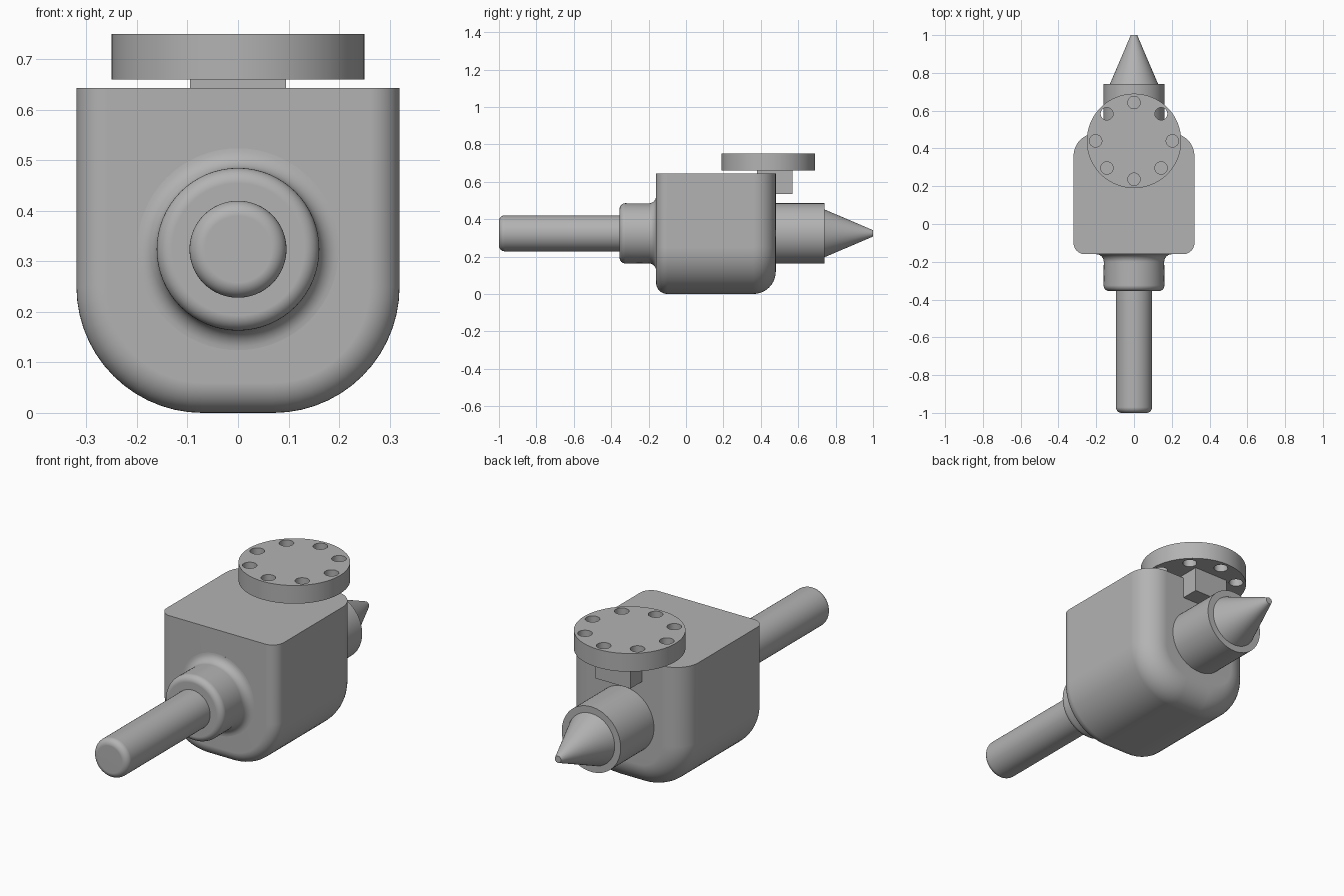
import bpy, bmesh
from math import sin, cos, pi
from mathutils import Matrix

if "Cube" in bpy.data.objects:
    bpy.data.objects.remove(bpy.data.objects["Cube"])

grey = bpy.data.materials.new("plain grey")
grey.use_nodes = True
COLOUR = (0.45, 0.45, 0.45, 1)
grey.diffuse_color = COLOUR
grey.node_tree.nodes["Principled BSDF"].inputs["Base Color"].default_value = COLOUR

AXIS_Z = 0.324   # height of the spindle axis
TOP = 0.643      # top of the housing


def make(name, bm):
    bmesh.ops.recalc_face_normals(bm, faces=bm.faces)
    mesh = bpy.data.meshes.new(name)
    bm.to_mesh(mesh)
    bm.free()
    mesh.materials.append(grey)
    obj = bpy.data.objects.new(name, mesh)
    bpy.context.collection.objects.link(obj)
    return obj


def finish(obj):
    bpy.ops.object.select_all(action='DESELECT')
    obj.select_set(True)
    bpy.context.view_layer.objects.active = obj
    for mod in list(obj.modifiers):
        bpy.ops.object.modifier_apply(modifier=mod.name)
    bpy.ops.object.shade_smooth_by_angle(angle=pi / 6)
    weighted = obj.modifiers.new("weighted normals", 'WEIGHTED_NORMAL')
    weighted.keep_sharp = True


def loft(name, rings):
    """Bridge closed rings of points and cap both ends."""
    bm = bmesh.new()
    loops = [[bm.verts.new(p) for p in ring] for ring in rings]
    for a, b in zip(loops, loops[1:]):
        for i in range(len(a)):
            j = (i + 1) % len(a)
            bm.faces.new((a[i], a[j], b[j], b[i]))
    bm.faces.new(loops[0])
    bm.faces.new(loops[-1])
    finish(make(name, bm))


def lathe(name, profile, sides=64):
    """Turn (y, radius) points around the spindle axis."""
    loft(name, [[(r * cos(2 * pi * i / sides), y, AXIS_Z + r * sin(2 * pi * i / sides))
                 for i in range(sides)] for y, r in profile])


def arc(y, r, size, start, end, steps=8):
    angles = [start + (end - start) * i / steps for i in range(steps + 1)]
    return [(y + size * cos(a), r + size * sin(a)) for a in angles]


# Housing: U-shaped section, edges rounded at the front and back
def u_section(y, inset, half=0.32, corner=0.25, steps=14):
    r = corner - inset
    right = [((half - corner) + r * sin(a), corner - r * cos(a))
             for a in [pi / 2 * i / steps for i in range(steps + 1)]]
    right.append((half - inset, TOP))
    left = [(-x, z) for x, z in reversed(right)]
    return [(x, y, z) for x, z in left + right]


FRONT, BACK = -0.16, 0.48
quarter = [pi / 2 * i / 10 for i in range(11)]
front_r, back_r = 0.06, 0.12
loft("housing",
     [u_section(FRONT + front_r * (1 - sin(a)), front_r * (1 - cos(a))) for a in reversed(quarter)] +
     [u_section(BACK - back_r * (1 - sin(a)), back_r * (1 - cos(a))) for a in quarter])

# Turned parts along the spindle
lathe("front_shaft", arc(-0.97, 0.066, 0.03, pi, pi / 2) + [(-0.34, 0.096)])
lathe("front_collar", arc(-0.325, 0.131, 0.03, pi, pi / 2)
      + arc(-0.2, 0.2, 0.04, -pi / 2, 0) + [(-0.15, 0.2)])
lathe("rear_barrel", [(0.4, 0.161), (0.74, 0.161)])
lathe("rear_cone", [(0.73, 0.128), (0.74, 0.128), (1.0, 0.017)])

# Bracket joining the housing and the flange
bm = bmesh.new()
bmesh.ops.create_cube(bm, size=1, matrix=Matrix.Translation((0, 0.475, 0.6))
                      @ Matrix.Diagonal((0.19, 0.19, 0.13, 1)))
finish(make("bracket", bm))

# Flange with a ring of eight through holes
CENTRE_Y, MID_Z = 0.44, 0.705


def cylinder(bm, x, y, radius, depth, sides):
    bmesh.ops.create_cone(bm, cap_ends=True, segments=sides, radius1=radius, radius2=radius,
                          depth=depth, matrix=Matrix.Translation((x, y, MID_Z)))


bm = bmesh.new()
for i in range(8):
    a = i * pi / 4
    cylinder(bm, 0.203 * cos(a), CENTRE_Y + 0.203 * sin(a), 0.033, 0.3, 24)
cutter = make("hole_cutter", bm)
cutter.hide_render = True

bm = bmesh.new()
cylinder(bm, 0, CENTRE_Y, 0.25, 0.09, 96)
flange = make("flange", bm)
holes = flange.modifiers.new("holes", 'BOOLEAN')
holes.operation = 'DIFFERENCE'
holes.solver = 'EXACT'
holes.object = cutter
finish(flange)
bpy.data.objects.remove(cutter)
